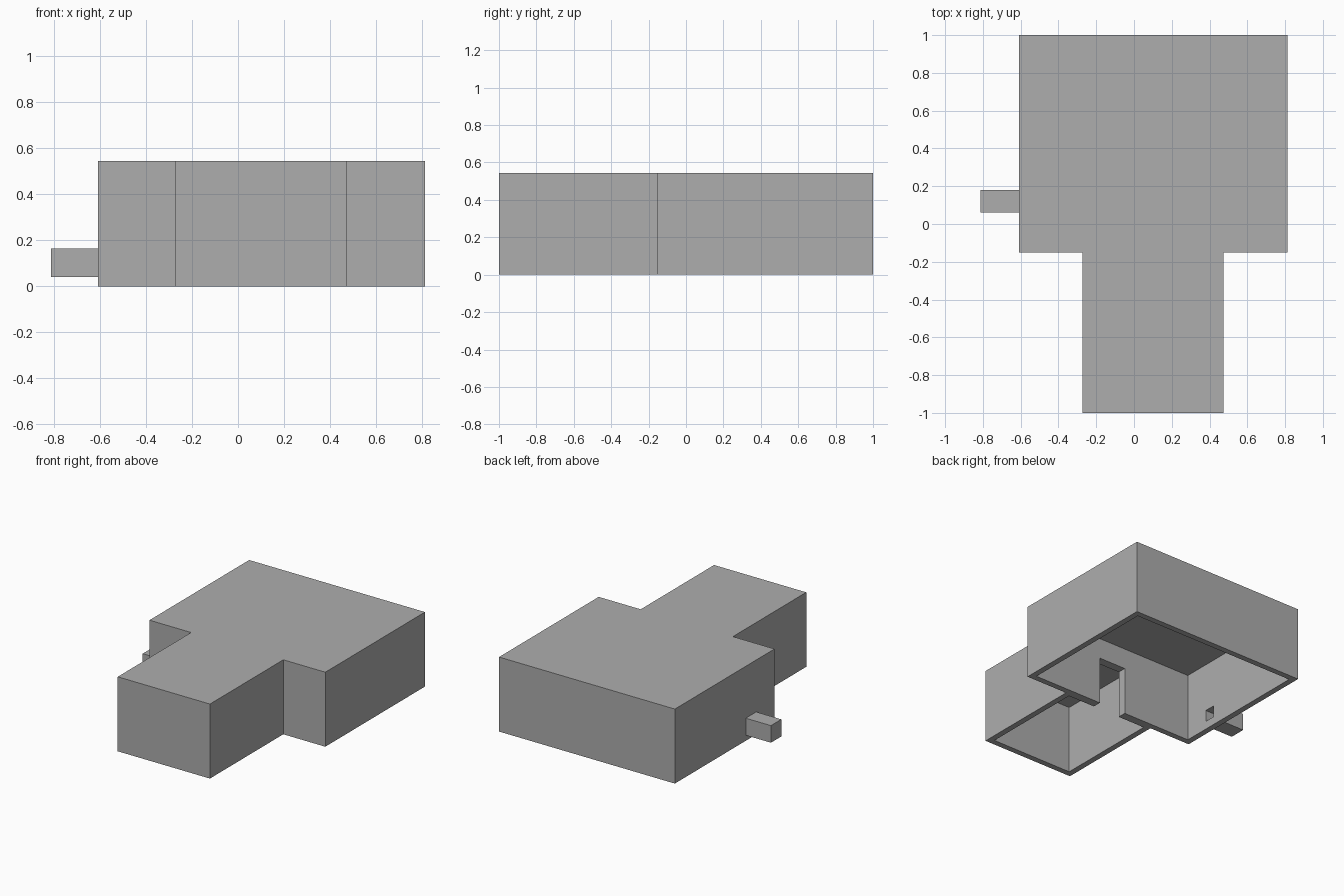
import bpy
import bmesh

cube = bpy.data.objects.get("Cube")
if cube:
    bpy.data.objects.remove(cube, do_unlink=True)

GREY = (0.42, 0.42, 0.42, 1)
grey = bpy.data.materials.new("plain_grey")
grey.use_nodes = True
grey.diffuse_color = GREY
grey.node_tree.nodes["Principled BSDF"].inputs["Base Color"].default_value = GREY


def prism(name, outline, z0, z1):
    """Extrude a flat outline from z0 up to z1."""
    bm = bmesh.new()
    base = bm.faces.new([bm.verts.new((x, y, z0)) for x, y in outline])
    new = bmesh.ops.extrude_face_region(bm, geom=[base])["geom"]
    top = [v for v in new if isinstance(v, bmesh.types.BMVert)]
    bmesh.ops.translate(bm, verts=top, vec=(0, 0, z1 - z0))
    bmesh.ops.recalc_face_normals(bm, faces=bm.faces)
    mesh = bpy.data.meshes.new(name)
    bm.to_mesh(mesh)
    bm.free()
    mesh.materials.append(grey)
    obj = bpy.data.objects.new(name, mesh)
    bpy.context.collection.objects.link(obj)
    return obj


def box(name, x0, x1, y0, y1, z0, z1):
    return prism(name, [(x0, y0), (x1, y0), (x1, y1), (x0, y1)], z0, z1)


def combine(target, tool, operation):
    """Apply a boolean and discard the tool."""
    mod = target.modifiers.new("combine", "BOOLEAN")
    mod.operation = operation
    mod.solver = "EXACT"
    mod.object = tool
    tool.hide_render = True
    bpy.context.view_layer.objects.active = target
    bpy.ops.object.modifier_apply(modifier=mod.name)
    bpy.data.objects.remove(tool, do_unlink=True)


WALL = 0.043
HEIGHT = 0.545
LEFT, RIGHT, STEP = 0.813, -0.61, -0.152
HALL_L, HALL_R = 0.473, -0.273
CEILING = HEIGHT - WALL

# Solid T-shaped building
shell = prism("building_shell", [
    (RIGHT, 1), (RIGHT, STEP), (HALL_R, STEP), (HALL_R, -1),
    (HALL_L, -1), (HALL_L, STEP), (LEFT, STEP), (LEFT, 1)], 0, HEIGHT)

# Side duct, overlapping the wall
combine(shell, box("duct", -0.813, RIGHT + 0.02, 0.06, 0.18, 0.04, 0.165), "UNION")

# Two rooms, open underneath
combine(shell, box("main_room", RIGHT + WALL, LEFT - WALL, STEP + WALL, 1 - WALL,
                   -0.1, CEILING), "DIFFERENCE")
combine(shell, box("front_room", HALL_R + WALL, HALL_L - WALL, -1 + WALL, STEP - 0.02,
                   -0.1, CEILING), "DIFFERENCE")

# Doorway between the rooms and the duct's hollow
combine(shell, box("doorway", -0.01, 0.21, STEP - 0.1, STEP + 0.1, -0.1, 0.35), "DIFFERENCE")
combine(shell, box("duct_hollow", -0.78, RIGHT + 0.1, 0.08, 0.16, 0.06, 0.145), "DIFFERENCE")
